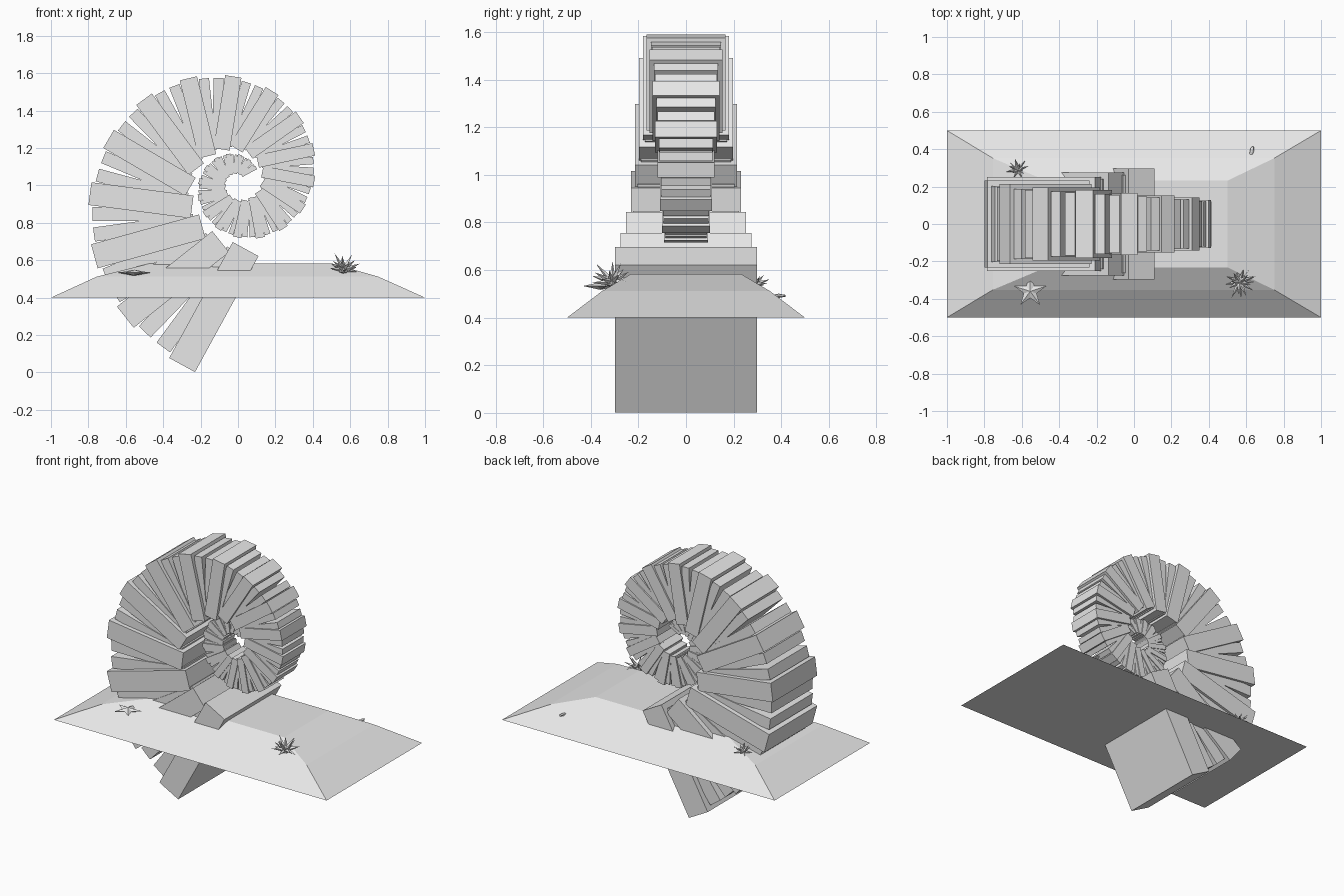
import bpy, bmesh, math, random
from mathutils import Matrix, Vector

if "Cube" in bpy.data.objects:
    bpy.data.objects.remove(bpy.data.objects["Cube"])

random.seed(4)
stone = bpy.data.materials.new("pale_grey")
stone.diffuse_color = (0.8, 0.8, 0.8, 1)
stone.use_nodes = True
stone.node_tree.nodes["Principled BSDF"].inputs["Base Color"].default_value = stone.diffuse_color


def finish(bm, name):
    bmesh.ops.recalc_face_normals(bm, faces=bm.faces)
    mesh = bpy.data.meshes.new(name)
    bm.to_mesh(mesh)
    bm.free()
    mesh.materials.append(stone)
    ob = bpy.data.objects.new(name, mesh)
    bpy.context.collection.objects.link(ob)
    return ob


# Coiled shell: slabs on a shrinking spiral, every third one a larger rib
STEP, SHRINK, CENTRE = 0.4, 0.92, Vector((0, 0, 1.014))
START, TILT = math.radians(259), math.radians(241.3)
ribs, fillers = bmesh.new(), bmesh.new()
for k in range(76):
    n = k / 3
    s = SHRINK ** n
    rib = k % 3 == 0
    length, thick, width = (0.707, 0.157, 0.596) if rib else (0.655, 0.092, 0.54)
    phi, tilt = START - STEP * n, TILT - STEP * n
    pos = CENTRE + 0.677 * s * Vector((math.cos(phi), 0, math.sin(phi)))
    m = (Matrix.Translation(pos) @ Matrix.Rotation(-tilt, 4, 'Y')
         @ Matrix.Diagonal((length * s, width * s, thick * s, 1)))
    bmesh.ops.create_cube(ribs if rib else fillers, size=1, matrix=m)
finish(ribs, "shell_ribs")
finish(fillers, "shell_fillers")

# Sand mound: stacked rectangles, closed top and bottom
bm = bmesh.new()
rings = []
for x0, x1, y, z in ((-1, 1, 0.5, 0.4), (-0.755, 0.75, 0.352, 0.512), (-0.47, 0.5, 0.232, 0.583)):
    rings.append([bm.verts.new(p) for p in ((x0, -y, z), (x1, -y, z), (x1, y, z), (x0, y, z))])
for a, b in zip(rings, rings[1:]):
    for i in range(4):
        j = (i + 1) % 4
        bm.faces.new((a[i], a[j], b[j], b[i]))
bm.faces.new(rings[0][::-1])
bm.faces.new(rings[-1])
finish(bm, "sand_mound")


# Starfish: ridged five-pointed star
def starfish(name, centre, radius, height, turn):
    bm = bmesh.new()
    top = bm.verts.new((0, 0, height))
    low = bm.verts.new((0, 0, -height))
    rim = []
    for i in range(10):
        a = turn + i * math.pi / 5
        r = radius if i % 2 == 0 else radius * 0.4
        rim.append(bm.verts.new((r * math.cos(a), r * math.sin(a), 0)))
    for i in range(10):
        bm.faces.new((rim[i], rim[(i + 1) % 10], top))
        bm.faces.new((rim[(i + 1) % 10], rim[i], low))
    finish(bm, name).location = centre


starfish("starfish", (-0.555, -0.36, 0.533), 0.09, 0.016, math.radians(18))


# Urchins: thin four-sided spikes around a small core
def urchin(name, centre, radius, count):
    bm = bmesh.new()
    bmesh.ops.create_icosphere(bm, subdivisions=1, radius=radius * 0.3)
    for i in range(count):
        z = -0.2 + 1.1 * (i + 0.5) / count
        a = i * 2.39996
        h = math.sqrt(1 - z * z)
        d = Vector((h * math.cos(a), h * math.sin(a), z))
        depth = radius * random.uniform(0.8, 1.1)
        m = Matrix.Translation(d * depth / 2) @ d.to_track_quat('Z', 'Y').to_matrix().to_4x4()
        bmesh.ops.create_cone(bm, segments=4, radius1=radius * 0.17, radius2=0,
                              depth=depth, cap_ends=True, matrix=m)
    finish(bm, name).location = centre


urchin("front_urchin", (0.565, -0.31, 0.55), 0.095, 18)
urchin("back_urchin", (-0.62, 0.29, 0.54), 0.065, 14)

# Pebble: small sliver half buried in the back slope
bm = bmesh.new()
bmesh.ops.create_icosphere(bm, subdivisions=1, radius=1, matrix=Matrix.Translation((0.63, 0.39, 0.492))
                           @ Matrix.Rotation(-0.2, 4, 'Z') @ Matrix.Diagonal((0.012, 0.033, 0.009, 1)))
finish(bm, "pebble")
